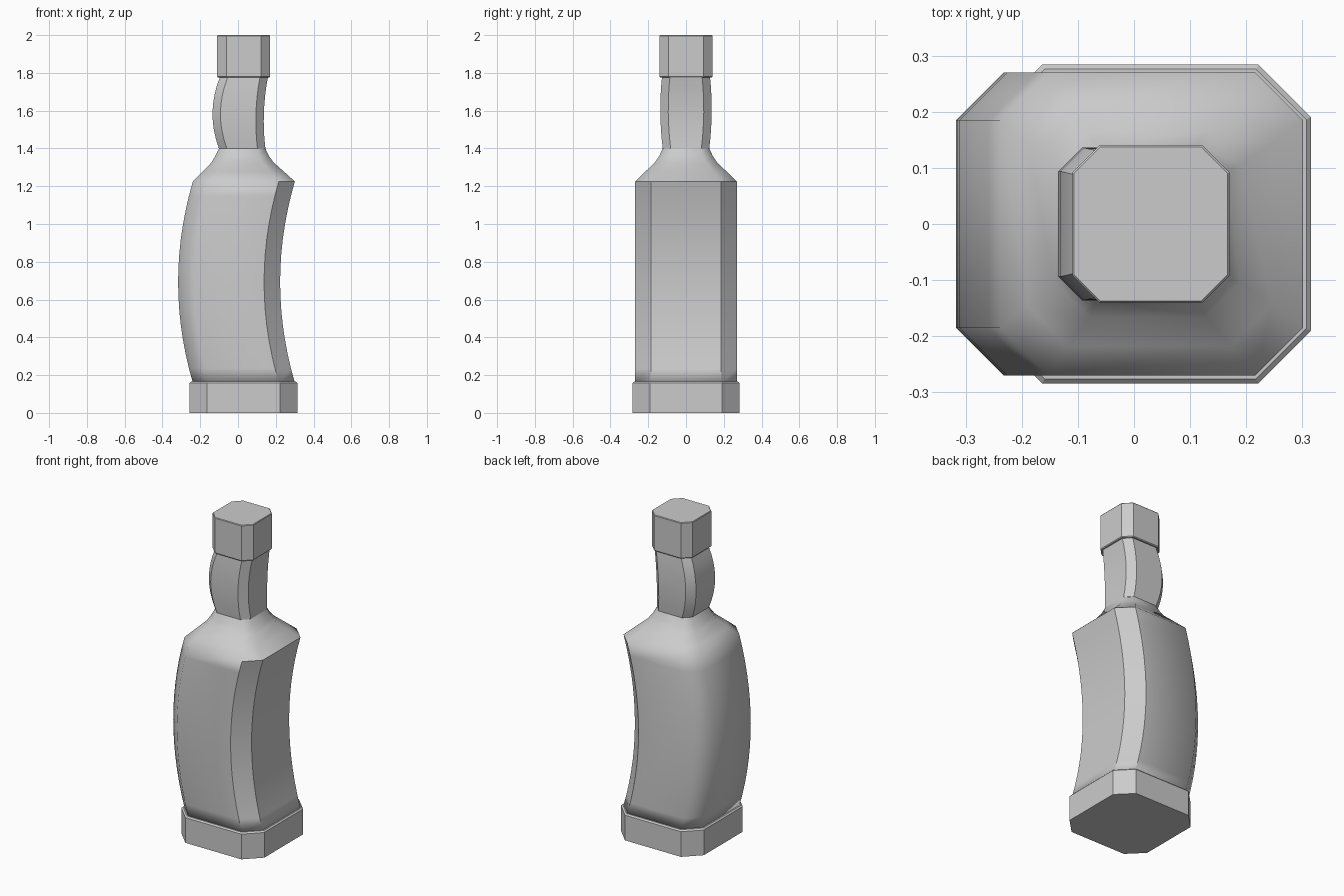
import bpy
import bmesh

cube = bpy.data.objects.get("Cube")
if cube:
    bpy.data.objects.remove(cube)

grey = bpy.data.materials.new("plain grey")
grey.use_nodes = True
colour = (0.6, 0.6, 0.6, 1)
grey.diffuse_color = colour
grey.node_tree.nodes["Principled BSDF"].inputs["Base Color"].default_value = colour


def ring(bm, z, cx, hx, hy, c):
    """Rectangle with cut corners, counter-clockwise from the +x side."""
    pts = [(hx, c - hy), (hx, hy - c), (hx - c, hy), (c - hx, hy),
           (-hx, hy - c), (-hx, c - hy), (c - hx, -hy), (hx - c, -hy)]
    return [bm.verts.new((cx + x, y, z)) for x, y in pts]


def loft(name, sections, long_sharp, ring_sharp, cap_bottom=True, cap_top=True):
    """Skin sections (z, centre x, half x, half y, corner cut).
    The two rules choose hard edges along and around the part."""
    bm = bmesh.new()
    rings = [ring(bm, *s) for s in sections]
    for low, high in zip(rings, rings[1:]):
        for i in range(8):
            j = (i + 1) % 8
            bm.faces.new((low[i], low[j], high[j], high[i]))
    if cap_bottom:
        bm.faces.new(rings[0][::-1])
    if cap_top:
        bm.faces.new(rings[-1])
    for f in bm.faces:
        f.smooth = True
    for k, r in enumerate(rings):
        for i in range(8):
            e = bm.edges.get((r[i], r[(i + 1) % 8]))
            e.smooth = not ring_sharp(k, i)
            if k + 1 < len(rings):
                e = bm.edges.get((r[i], rings[k + 1][i]))
                e.smooth = not long_sharp(k, i)
    mesh = bpy.data.meshes.new(name)
    bm.to_mesh(mesh)
    bm.free()
    mesh.materials.append(grey)
    bpy.context.collection.objects.link(bpy.data.objects.new(name, mesh))


def always(k, i):
    return True


# Foot and cap: straight blocks with a thin bevelled rim
loft("foot", [(0, 0.029, 0.286, 0.284, 0.093),
              (0.157, 0.029, 0.286, 0.284, 0.093),
              (0.165, 0.029, 0.278, 0.276, 0.09)], always, always)
loft("cap", [(1.775, 0.03, 0.136, 0.136, 0.047),
             (1.78, 0.03, 0.14, 0.14, 0.048),
             (1.996, 0.03, 0.14, 0.14, 0.048),
             (2.0, 0.03, 0.137, 0.137, 0.047)], always, always)

# Bent body, hard corners on the hollow +x side only, and soft shoulder
STEPS = 14
body = []
for n in range(STEPS + 1):
    t = n / STEPS
    bend = 1 - (2 * t - 1) ** 2
    body.append((0.16 + 1.065 * t, 0.031 - 0.078 * bend, 0.27, 0.27, 0.085))
body += [(1.275, 0.028, 0.218, 0.218, 0.073),
         (1.325, 0.024, 0.165, 0.165, 0.06),
         (1.36, 0.022, 0.142, 0.142, 0.05),
         (1.4, 0.022, 0.123, 0.123, 0.044)]
loft("body", body,
     lambda k, i: k < STEPS and i in (0, 1, 2, 7),
     lambda k, i: k == STEPS and i in (0, 1, 7),
     cap_top=False)

# Neck bends and swells a little
neck = []
for n in range(9):
    t = n / 8
    bend = 1 - (2 * t - 1) ** 2
    half = 0.123 + 0.004 * t + 0.011 * bend
    neck.append((1.4 + 0.38 * t, 0.022 + 0.01 * t - 0.026 * bend, half, half, 0.042))
loft("neck", neck, always, lambda k, i: k == 0, False, False)
